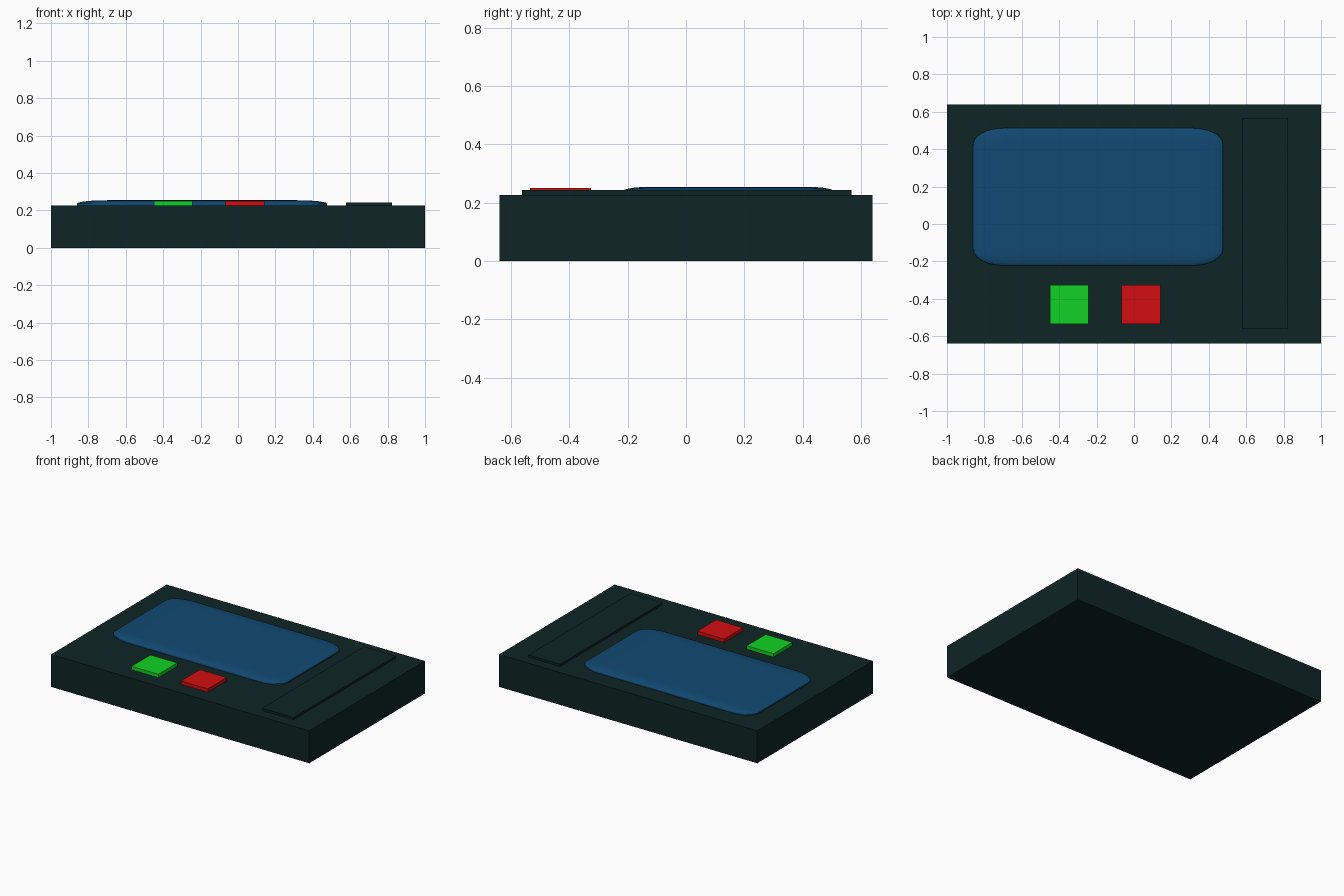
import bpy, bmesh

if "Cube" in bpy.data.objects:
    bpy.data.objects.remove(bpy.data.objects["Cube"])


def material(name, rgb):
    m = bpy.data.materials.new(name)
    m.diffuse_color = (*rgb, 1)
    m.use_nodes = True
    m.node_tree.nodes["Principled BSDF"].inputs["Base Color"].default_value = m.diffuse_color
    return m


dark = material("dark_teal", (0.0045, 0.018, 0.018))
blue = material("screen_blue", (0.0055, 0.067, 0.17))
green = material("button_green", (0.005, 0.65, 0.017))
red = material("button_red", (0.65, 0.004, 0.005))


def box(name, x, y, z, mat, bevel=0):
    """Box spanning three ranges; bevel is a fraction of each side."""
    bm = bmesh.new()
    bmesh.ops.create_cube(bm, size=1)
    if bevel:
        bmesh.ops.bevel(bm, geom=bm.edges[:], offset=bevel, segments=6,
                        profile=0.5, affect='EDGES')
    for v in bm.verts:
        for i, (lo, hi) in enumerate((x, y, z)):
            v.co[i] = (lo + hi) / 2 + v.co[i] * (hi - lo)
    me = bpy.data.meshes.new(name)
    bm.to_mesh(me)
    bm.free()
    me.materials.append(mat)
    ob = bpy.data.objects.new(name, me)
    bpy.context.collection.objects.link(ob)
    return ob


# Main slab
box("body", (-1, 1), (-0.64, 0.64), (0, 0.227), dark)

# Cushioned screen, its lower half sunk into the slab
box("screen", (-0.86, 0.477), (-0.222, 0.512), (0.10, 0.254), blue, 0.12)

# Raised side panel
box("side_panel", (0.578, 0.824), (-0.562, 0.567), (0.15, 0.243), dark)

# Two square buttons
for name, x, mat in (("green_button", -0.45, green), ("red_button", -0.067, red)):
    box(name, (x, x + 0.208), (-0.535, -0.326), (0.15, 0.251), mat)
